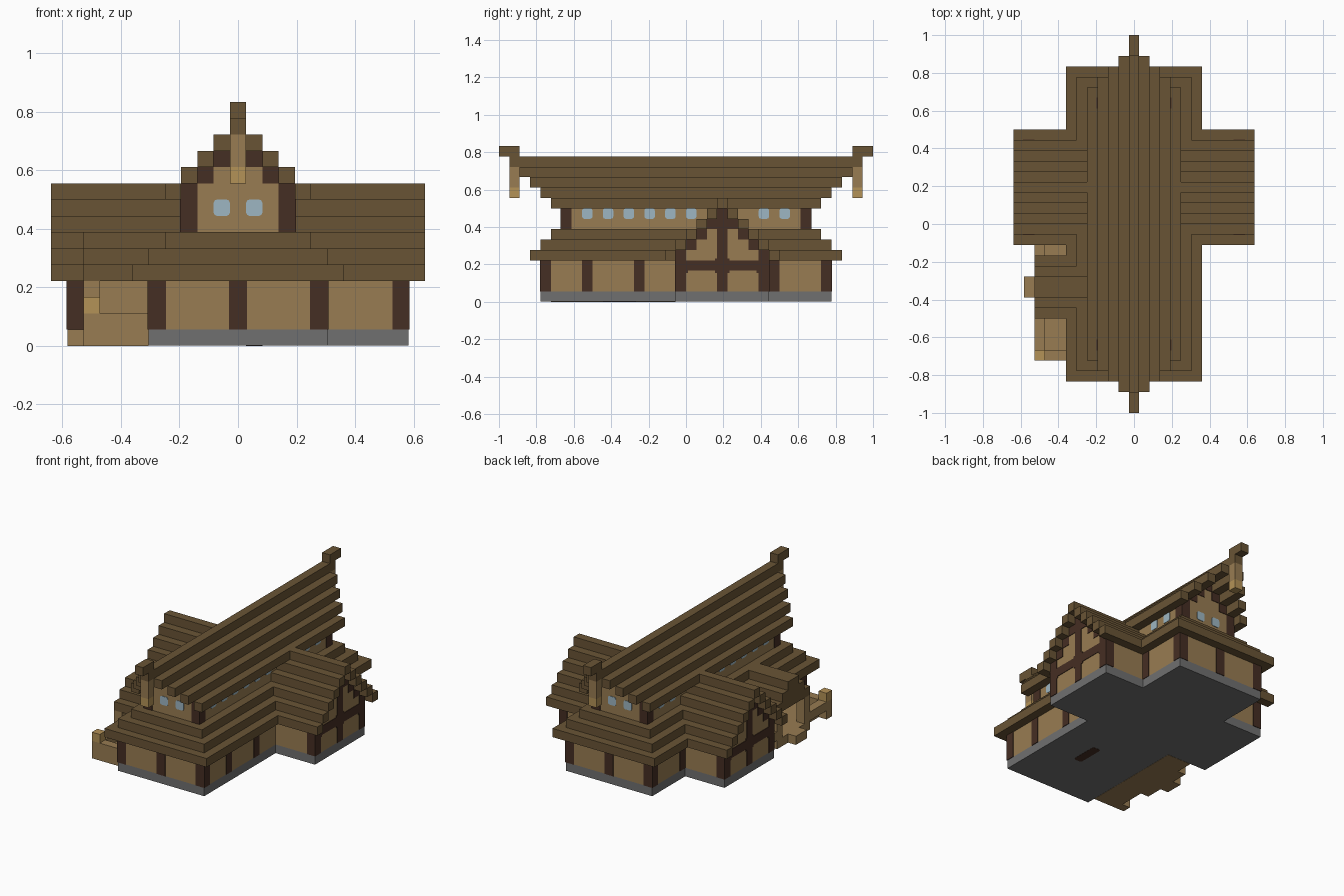
import bpy, bmesh
from mathutils import Matrix, Vector

U = 1 / 18      # one building block
E = 0.06        # small proud distance for timber, in blocks
SIDES = (-1, 1)

cube = bpy.data.objects.get("Cube")
if cube:
    bpy.data.objects.remove(cube, do_unlink=True)


def material(name, hexa):
    rgb = [int(hexa[i:i + 2], 16) / 255 for i in (0, 2, 4)]
    lin = [c / 12.92 if c < 0.04 else ((c + 0.055) / 1.055) ** 2.4 for c in rgb]
    m = bpy.data.materials.new(name)
    m.use_nodes = True
    m.diffuse_color = (*lin, 1)
    m.node_tree.nodes["Principled BSDF"].inputs["Base Color"].default_value = (*lin, 1)
    return m


ROOF = material("roof_brown", "695435")
PLANK = material("plank_tan", "987C52")
TIMBER = material("dark_timber", "452E23")
STONE = material("stone_grey", "707070")
GLASS = material("pale_glass", "9DB6C2")
LIGHT = material("light_wood", "B49257")


def blocks(name, mat, boxes, round_axis=None):
    """One object from (x0, x1, y0, y1, z0, z1) boxes, optionally with corners cut around an axis."""
    bm = bmesh.new()
    for x0, x1, y0, y1, z0, z1 in boxes:
        size = Vector((abs(x1 - x0), abs(y1 - y0), abs(z1 - z0))) * U
        mid = Vector((x0 + x1, y0 + y1, z0 + z1)) * U / 2
        bmesh.ops.create_cube(bm, size=1, matrix=Matrix.Translation(mid) @ Matrix.Diagonal((*size, 1)))
    if round_axis is not None:
        edges = [e for e in bm.edges
                 if abs((e.verts[0].co - e.verts[1].co).normalized()[round_axis]) > 0.9]
        bmesh.ops.bevel(bm, geom=edges, offset=0.2 * U, segments=2, profile=0.5, affect='EDGES')
    mesh = bpy.data.meshes.new(name)
    bm.to_mesh(mesh)
    bm.free()
    mesh.materials.append(mat)
    ob = bpy.data.objects.new(name, mesh)
    bpy.context.collection.objects.link(ob)
    return ob


# Stone footing and floor slot
blocks("stone_base", STONE, [(-5.5, 5.5, -14, 14, 0.02, 1), (-10.5, 10.5, -1, 8, 0.02, 1)])
blocks("floor_slot", TIMBER, [(0.5, 1.5, -8, -4.8, 0, 0.1)], 2)

# Ground floor walls and posts
blocks("ground_walls", PLANK, [(-5.5, 5.5, -14, 14, 1, 4.5), (-10.5, 10.5, -1, 8, 1, 4.5)])
posts = []
for sy in SIDES:
    for x in (-5, 0, 5):
        posts.append((x - .5 - E, x + .5 + E, sy * 13, sy * (14 + E), 1, 4))
for sx in SIDES:
    for y in (-10, -5, 8, 13, -14):
        posts.append((sx * 4.5, sx * (5.5 + E), y, y + 1, 1, 4))
    for y0, y1 in ((-1 - E, 0), (7, 8 + E)):
        posts.append((sx * 9.5, sx * (10.5 + E), y0, y1, 1, 5))
blocks("ground_posts", TIMBER, posts)

# Lower hipped roof: stepped slabs
blocks("lower_roof", ROOF, [(-6.5 + i, 6.5 - i, -15 + i, 15 - i, 4 + i, 5 + i) for i in range(3)])

# Cross wings: stepped roof, gable infill and framing, centred on y = 3.5
wing_roof, wing_core, wing_frame = [], [], []
for i in range(6):
    half, z = 5.5 - i, 4 + i
    for s in SIDES:
        wing_roof.append((-11.5, 11.5, 3.5 + s * max(half - 1, 0), 3.5 + s * half, z, z + 1))
    if i < 5:
        wing_core.append((-10.5, 10.5, 4.5 - half, 2.5 + half, z, z + 1))
        for sx in SIDES:
            for s in SIDES:
                wing_frame.append((sx * 10, sx * (10.5 + E), 3.5 + s * max(half - 2, 0),
                                   3.5 + s * (half - 1), z, z + 1))
for sx in SIDES:
    wing_frame.append((sx * 10, sx * (10.5 + E), 3, 4, 1, 8))
    wing_frame.append((sx * 10, sx * (10.5 + E), 0, 7, 3, 4))
    # Small fillets where the framing meets
    for y, z in ((0, 2.8), (2.8, 2.8), (4, 2.8), (6.8, 2.8), (2.8, 4), (4, 4)):
        wing_frame.append((sx * 10, sx * (10.5 + E), y, y + .2, z, z + .2))
blocks("wing_roof", ROOF, wing_roof)
blocks("wing_gables", PLANK, wing_core)
blocks("wing_gable_frame", TIMBER, wing_frame)

# Upper storey walls, timber and gables
upper = [(-3.5, 3.5, -12, 12, 7, 10)]
timber = []
for i in range(3):
    half, z = 2.5 - i, 10 + i
    upper.append((-half, half, -12, 12, z, z + 1))
    for sy in SIDES:
        for s in SIDES:
            timber.append((s * max(half - 1, 0), s * half, sy * 11, sy * (12 + E), z, z + 1))
for sx in SIDES:
    for sy in SIDES:
        timber.append((sx * 2.5, sx * (3.5 + E), sy * 11, sy * (12 + E), 7, 10))
blocks("upper_walls", PLANK, upper)
blocks("upper_timber", TIMBER, timber)

# Windows
blocks("end_windows", GLASS, [(s, s + 1, sy * 11.9, sy * (12 + E), 8, 9)
                              for s in (-1.5, 0.5) for sy in SIDES], 1)
blocks("side_windows", GLASS, [(sx * 3.4, sx * (3.5 + E), y, y + 1, 8, 9)
                               for y in (-10, -8, -6, -4, -2, 0, 7, 9) for sx in SIDES], 0)

# Upper roof: each course reaches further out towards the ridge
courses = []
for i, reach in enumerate((13, 14, 15, 16)):
    for s in SIDES:
        courses.append((s * (3.5 - i), s * (4.5 - i), -reach, reach, 9 + i, 10 + i))
blocks("upper_roof", ROOF, courses)
blocks("ridge", ROOF, [(-.5, .5, -17, 17, 13, 14)])
blocks("ridge_tips", ROOF, [(-.5, .5, s * 16, s * 18, 14, 15) for s in SIDES])
blocks("ridge_hangers", PLANK, [(-.5, .5, s * 16, s * 17, 11, 13) for s in SIDES])
blocks("ridge_hanger_ends", LIGHT, [(-.5, .5, s * 16, s * 17, 10, 11) for s in SIDES])

# Side porch: stepped roof, deck, rails, posts and entry step
blocks("porch_roof", ROOF, [(-9.5, -4, -9 + i, -3 - i, 4 + i, 5 + i) for i in range(3)])
blocks("porch_deck", PLANK, [(-8.5, -5.5, -13, -1, 0, 1), (-9.5, -8.5, -8, -4, 0, 1)])
blocks("porch_step", PLANK, [(-10.5, -9.5, -7, -5, 0, 1)])
blocks("porch_rails", PLANK, [(-9.5, -8.5, -12, -9, 1, 2), (-9.5, -8.5, -3, -1, 1, 2),
                              (-9.5, -5.5, -13, -12, 1, 2)])
blocks("porch_posts", PLANK, [(-9.5, -8.5, -13, -12, 0, 2)]
       + [(-9.5, -8.5, y, y + 1, 0, 4) for y in (-9, -4)])
blocks("rail_post_top", LIGHT, [(-9.5, -8.5, -13, -12, 2, 3)])
